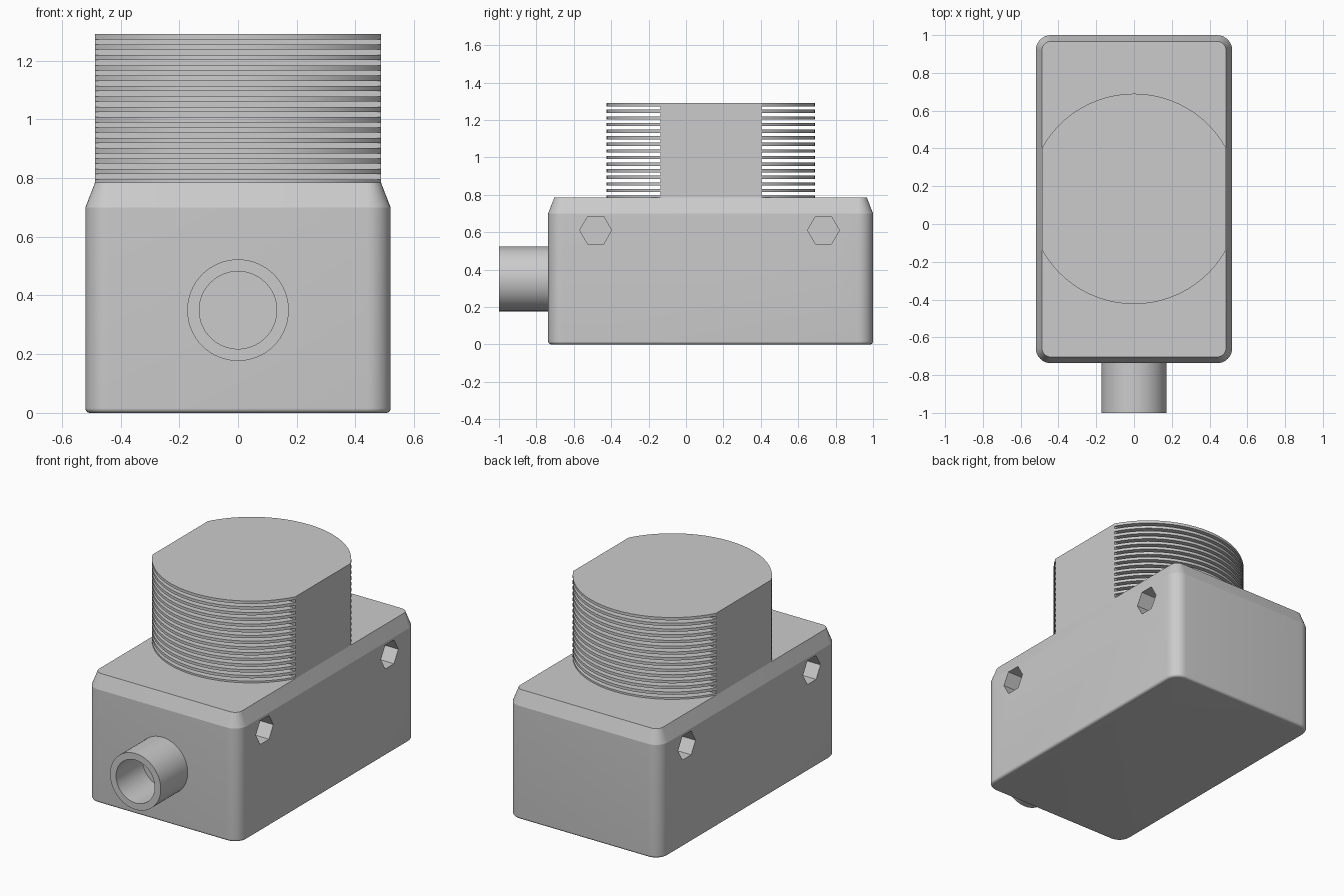
import bpy, bmesh
from math import sin, cos, pi, asin, radians, sqrt

if "Cube" in bpy.data.objects:
    bpy.data.objects.remove(bpy.data.objects["Cube"])

W = 0.52                       # body half width
Y0, Y1 = -0.737, 1.0           # body front and back
TOP = 0.785                    # body top
CY, R, FLAT = 0.133, 0.557, 0.487   # finned block centre, radius, side flats


def loft(name, loops):
    """Solid skinned through loops of equal length, capped at both ends."""
    bm = bmesh.new()
    rings = [[bm.verts.new(p) for p in loop] for loop in loops]
    n = len(rings[0])
    for a, b in zip(rings, rings[1:]):
        for i in range(n):
            j = (i + 1) % n
            bm.faces.new((a[i], a[j], b[j], b[i]))
    bm.faces.new(rings[0])
    bm.faces.new(rings[-1])
    bmesh.ops.remove_doubles(bm, verts=bm.verts, dist=1e-5)
    bmesh.ops.recalc_face_normals(bm, faces=bm.faces)
    me = bpy.data.meshes.new(name)
    bm.to_mesh(me)
    bm.free()
    ob = bpy.data.objects.new(name, me)
    bpy.context.collection.objects.link(ob)
    return ob


def activate(ob):
    bpy.ops.object.select_all(action='DESELECT')
    ob.select_set(True)
    bpy.context.view_layer.objects.active = ob


def smooth(ob, angle=15):
    activate(ob)
    bpy.ops.object.shade_smooth_by_angle(angle=radians(angle))


def rounded_rect(inset, z, radius=0.08, seg=8):
    pts = []
    for k, (cx, cy) in enumerate([(W - radius, Y1 - radius), (-W + radius, Y1 - radius),
                                  (-W + radius, Y0 + radius), (W - radius, Y0 + radius)]):
        for i in range(seg + 1):
            a = (k + i / seg) * pi / 2
            pts.append((cx + (radius - inset) * cos(a), cy + (radius - inset) * sin(a), z))
    return pts


# Body: rounded box with filleted bottom and chamfered top
f = 0.016
loops = [rounded_rect(f * (1 - sin(i * pi / 16)), f * (1 - cos(i * pi / 16))) for i in range(9)]
loops += [rounded_rect(0, 0.70), rounded_rect(0.033, TOP)]
body = loft("body", loops)

# Hexagonal pockets on both sides
for side in (-1, 1):
    for y in (-0.483, 0.735):
        cutter = loft("hex_cutter", [[(side * x, y + 0.085 * cos(i * pi / 3), 0.61 + 0.085 * sin(i * pi / 3))
                                      for i in range(6)] for x in (W - 0.2, W + 0.1)])
        cutter.hide_render = True
        activate(body)
        mod = body.modifiers.new("hex_pocket", 'BOOLEAN')
        mod.operation, mod.solver, mod.object = 'DIFFERENCE', 'EXACT', cutter
        bpy.ops.object.modifier_apply(modifier=mod.name)
        bpy.data.objects.remove(cutter)
smooth(body)


# Finned block: rectangular core with stacked circular-segment fins
def block_outline(z, fin, seg=24):
    half, core = asin(FLAT / R), sqrt(R * R - FLAT * FLAT)
    pts = []
    for s in (-1, 1):
        for i in range(seg + 1):
            a = half * (2 * i / seg - 1)
            y = R * cos(a) if fin else core
            pts.append((-s * R * sin(a), CY + s * y, z))
    return pts


pitch, thick, top = 0.0353, 0.0175, 1.29
loops = []
for k in range(15):
    z = top - k * pitch
    loops += [block_outline(z, True), block_outline(z - thick, True)]
    if k < 14:
        loops += [block_outline(z - thick, False), block_outline(z - pitch, False)]
smooth(loft("finned_block", loops), 20)


# Cable inlet: hollow tube on the front
def ring(r, y, n=64):
    return [(r * cos(2 * pi * i / n), y, 0.35 + r * sin(2 * pi * i / n)) for i in range(n)]


smooth(loft("inlet_tube", [ring(0.173, -0.70), ring(0.173, -1.0),
                           ring(0.132, -1.0), ring(0.132, -0.742)]), 30)
